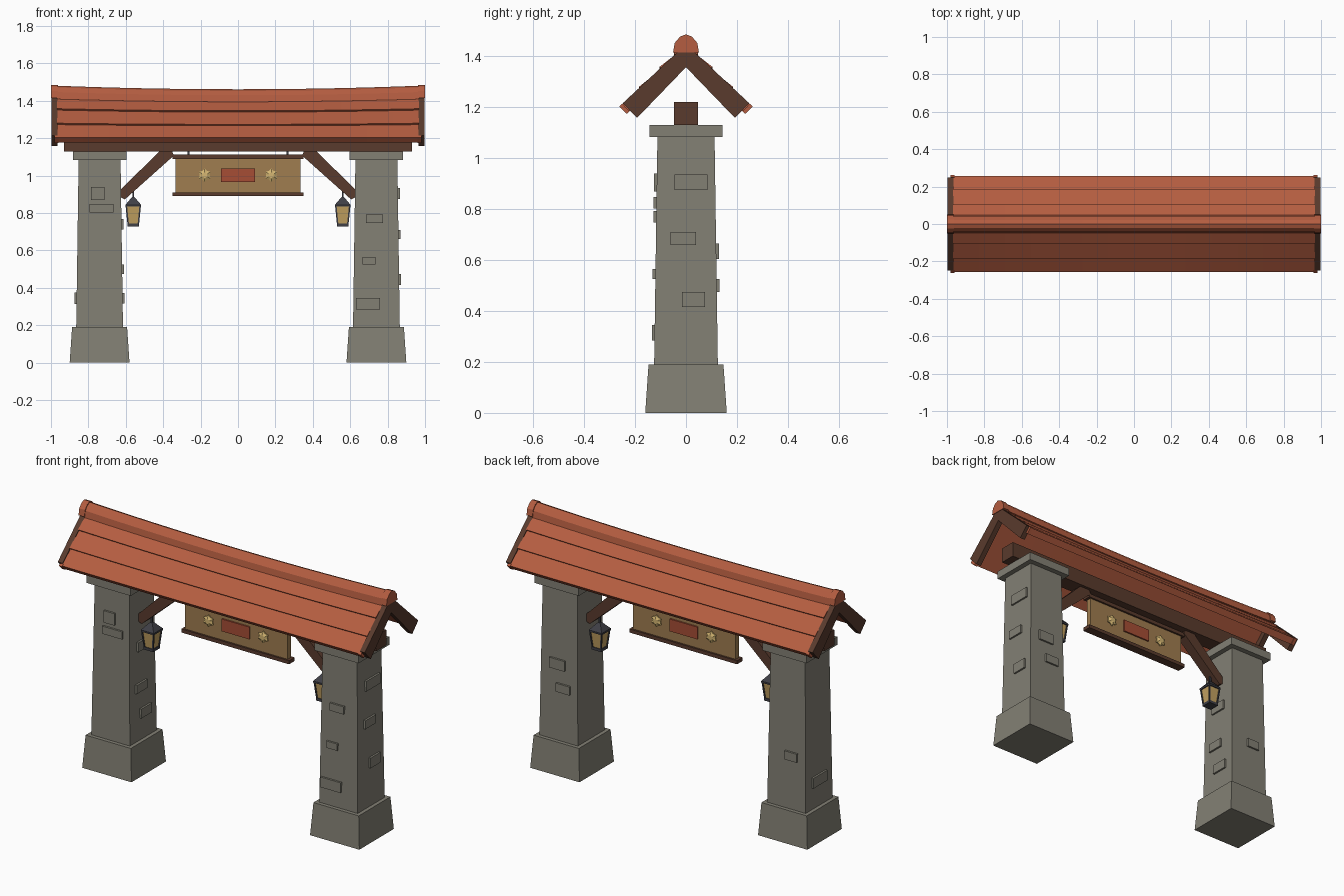
import bpy
import bmesh
import math
from mathutils import Vector

old = bpy.data.objects.get("Cube")
if old:
    bpy.data.objects.remove(old, do_unlink=True)


def material(name, rgb):
    m = bpy.data.materials.new(name)
    m.use_nodes = True
    color = (*rgb, 1)
    m.diffuse_color = color
    m.node_tree.nodes["Principled BSDF"].inputs["Base Color"].default_value = color
    return m


STONE = material("grey stone", (.225, .215, .175))
TILE = material("terracotta tile", (.46, .11, .052))
WOOD = material("dark wood", (.1, .043, .026))
BOARD = material("tan board", (.35, .205, .08))
PANEL = material("red panel", (.38, .075, .035))
GOLD = material("pale gold", (.66, .47, .17))
GLASS = material("amber glass", (.55, .36, .12))
METAL = material("dark metal", (.05, .05, .062))


def sweep(name, mat, loops):
    """Join matching loops of points into a closed solid."""
    bm = bmesh.new()
    rings = [[bm.verts.new(p) for p in loop] for loop in loops]
    n = len(rings[0])
    for a, b in zip(rings, rings[1:]):
        for i in range(n):
            j = (i + 1) % n
            bm.faces.new((a[i], a[j], b[j], b[i]))
    bm.faces.new(rings[0])
    bm.faces.new(rings[-1])
    bmesh.ops.recalc_face_normals(bm, faces=bm.faces)
    mesh = bpy.data.meshes.new(name)
    bm.to_mesh(mesh)
    bm.free()
    mesh.materials.append(mat)
    ob = bpy.data.objects.new(name, mesh)
    bpy.context.collection.objects.link(ob)
    return ob


def block(name, mat, x, y, z0, z1, low, high=None):
    """Box with half sizes low=(x, y) at z0, tapering to high at z1."""
    loops = []
    for z, (hx, hy) in ((z0, low), (z1, high or low)):
        loops.append([(x + sx * hx, y + sy * hy, z)
                      for sx, sy in ((-1, -1), (1, -1), (1, 1), (-1, 1))])
    return sweep(name, mat, loops)


def both_sides(half):
    """Mirror a half outline that starts and ends on the centre line."""
    return half + [(-y, z) for y, z in reversed(half[1:-1])]


def along_x(name, mat, outline, stations, sag=0):
    def drop(x, z):
        return sag * (1 - x * x) * max(0, (z - 1.18) / .3)
    return sweep(name, mat, [[(x, y, z - drop(x, z)) for y, z in outline]
                             for x in stations])


# Stone pillars
PX = .74
for side, s in (("left", 1), ("right", -1)):
    x = s * PX
    block(side + "_pillar_base", STONE, x, 0, 0, .19, (.16, .16), (.147, .147))
    block(side + "_pillar_shaft", STONE, x, 0, .19, 1.09, (.125, .125), (.112, .112))
    block(side + "_pillar_cap", STONE, x, 0, 1.083, 1.13, (.143, .143))

# Raised stones: pillar side, face direction, offset along face, z, width, height
STONES = [
    (-1, "front", -.01, .905, .07, .07), (-1, "front", .01, .825, .13, .045),
    (1, "front", -.01, .77, .09, .045), (1, "front", -.04, .545, .07, .04),
    (1, "front", -.045, .315, .13, .06),
    (1, "left", .02, .905, .13, .06), (1, "left", -.01, .685, .1, .05),
    (1, "left", .03, .445, .09, .06),
    (-1, "left", 0, .74, .1, .055), (-1, "left", -.02, .5, .1, .05),
    (-1, "left", .02, .345, .1, .055),
    (-1, "right", 0, .345, .13, .06),
    (1, "back", .01, .635, .1, .06), (1, "back", -.03, .5, .09, .05),
    (-1, "back", -.03, .5, .08, .05),
]
for s, face, off, z, w, h in STONES:
    reach = .125 - .0145 * (z - .19)
    if face in ("front", "back"):
        d = -1 if face == "front" else 1
        pos, size = (s * PX + off, d * reach), (w / 2, .011)
    else:
        d = 1 if face == "left" else -1
        pos, size = (s * PX + d * reach, off), (.011, w / 2)
    block(face + "_raised_stone", STONE, *pos, z - h / 2, z + h / 2, size)

# Cross beam and braces
block("cross_beam", WOOD, 0, 0, 1.13, 1.22, (.93, .047))
BRACE = [(.355, 1.135), (.415, 1.135), (.628, .925), (.628, .885), (.605, .873), (.342, 1.108)]
for side, s in (("left", 1), ("right", -1)):
    sweep(side + "_brace", WOOD, [[(s * x, y, z) for x, z in BRACE] for y in (-.03, .03)])

# Sagging tiled roof with stepped courses
xs = [-.967 + 1.934 * i / 14 for i in range(15)]
tiles = [(0, 1.445), (.045, 1.405), (.104, 1.359), (.096, 1.351), (.184, 1.281),
         (.176, 1.273), (.257, 1.205), (.23, 1.176), (0, 1.4)]
along_x("roof_tiles", TILE, both_sides(tiles), xs, .02)

# Ridge tiles with thicker ends
ridge = [(0, 1.482), (.022, 1.473), (.042, 1.448), (.048, 1.41), (0, 1.41)]
along_x("ridge_cap", TILE, both_sides(ridge), xs, .02)
ridge_end = [(y * 1.06, z + .004) for y, z in ridge]
for side, s in (("left", 1), ("right", -1)):
    along_x(side + "_ridge_end", TILE, both_sides(ridge_end), (s * .962, s * 1.0))

# Gable boards and the tile lip beyond them
gable = [(0, 1.447), (.248, 1.216), (.192, 1.158), (0, 1.357)]
lip = [(.262, 1.203), (.25, 1.214), (.222, 1.184), (.233, 1.174)]
for side, s in (("left", 1), ("right", -1)):
    along_x(side + "_gable_board", WOOD, both_sides(gable), (s * .965, s * .997))
    for d in (-1, 1):
        along_x(side + "_eave_lip", TILE, [(d * y, z) for y, z in lip], (s * .96, s * .98))

# Hanging sign
block("sign_board", BOARD, 0, 0, .9, 1.1, (.333, .015))
block("sign_bottom_rail", WOOD, 0, 0, .89, .911, (.35, .026))
block("sign_top_rail", WOOD, 0, 0, 1.09, 1.112, (.35, .026))
for s in (-1, 1):
    block("sign_hanger", METAL, s * .265, 0, 1.11, 1.135, (.006, .006))

# Sign decorations on both faces
for d in (-1, 1):
    block("sign_panel", PANEL, 0, d * .017, .966, 1.038, (.09, .007))
    for s in (-1, 1):
        petals = 6
        rim = []
        for i in range(petals * 2):
            r = .036 if i % 2 else .027
            a = math.pi * i / petals
            rim.append((math.cos(a) * r, math.sin(a) * r))
        loops = [[(s * .178 + u * k, d * y, 1.002 + v * k) for u, v in rim]
                 for y, k in ((.01, .9), (.022, 1), (.03, .45))]
        sweep("sign_flower", GOLD, loops)

# Lanterns
for side, s in (("left", 1), ("right", -1)):
    x = s * .56
    block(side + "_lantern_base", METAL, x, 0, .728, .744, (.031, .031))
    block(side + "_lantern_glass", GLASS, x, 0, .742, .84, (.026, .026), (.036, .036))
    block(side + "_lantern_rim", METAL, x, 0, .834, .844, (.042, .042))
    block(side + "_lantern_roof", METAL, x, 0, .844, .885, (.042, .042), (.007, .007))
    block(side + "_lantern_hook", METAL, x, 0, .88, .935, (.005, .005))
    for cx in (-1, 1):
        for cy in (-1, 1):
            loops = []
            for z, r in ((.74, .027), (.838, .037)):
                c = Vector((x + cx * r, cy * r, z))
                loops.append([c + Vector((u * .004, v * .004, 0))
                              for u, v in ((-1, -1), (1, -1), (1, 1), (-1, 1))])
            sweep(side + "_lantern_bar", METAL, loops)
